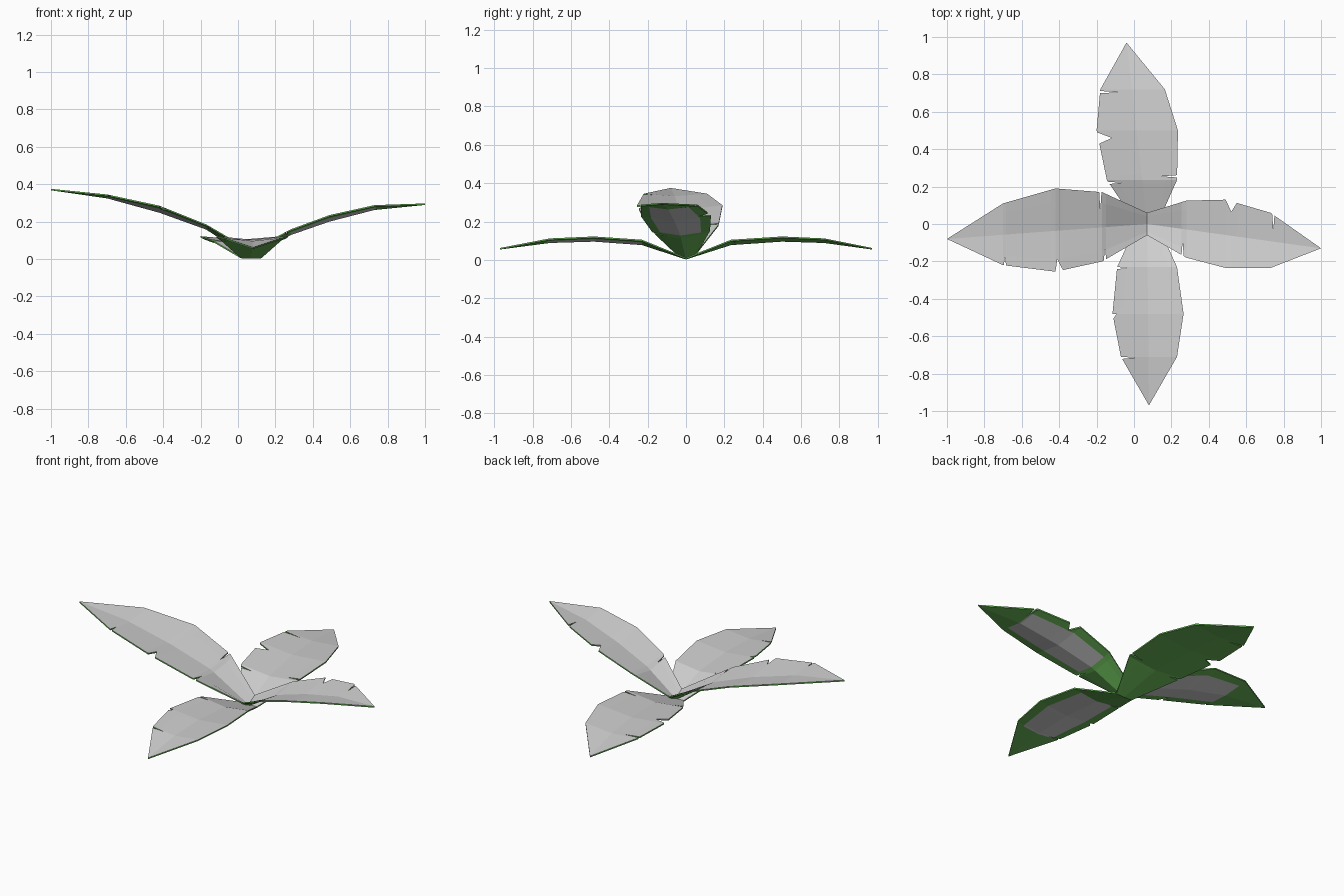
import bpy, bmesh
from mathutils import Vector

if "Cube" in bpy.data.objects:
    bpy.data.objects.remove(bpy.data.objects["Cube"])

THICK = 0.008


def material(name, rgb):
    m = bpy.data.materials.new(name)
    m.diffuse_color = (*rgb, 1)
    m.use_nodes = True
    m.node_tree.nodes["Principled BSDF"].inputs["Base Color"].default_value = m.diffuse_color
    return m


pale = material("pale grey", (0.63, 0.63, 0.63))
green = material("leaf green", (0.14, 0.46, 0.095))


def lerp_row(a, b, t):
    return [p + (q - p) * t for p, q in zip(a, b)]


def leaf(name, axis, rows, tip, notches, patch, sides):
    """rows: (distance, high edge, low edge, edge z, midrib z) along the axis.
    notches: (distance, side, half width, depth); patch: grey range underneath."""
    root = rows[0]
    mid0 = (root[1] + root[2]) / 2
    length = tip[0] - root[0]
    rows = [list(r) for r in rows] + [[tip[0], tip[1], tip[1], tip[2], tip[2]]]

    def at(d):
        for a, b in zip(rows, rows[1:]):
            lo, hi = sorted((a[0], b[0]))
            if lo <= d <= hi:
                return lerp_row(a, b, (d - a[0]) / (b[0] - a[0]))

    # Leaf stations, with three close ones at each torn notch
    stations = [(r, None, 0) for r in rows]
    for d, side, half, depth in notches:
        stations += [(at(d - half), None, 0), (at(d), side, depth), (at(d + half), None, 0)]
    stations.sort(key=lambda s: abs(s[0][0] - root[0]))

    bm = bmesh.new()
    top, bottom, dist = [], [], []
    for (d, hi, lo, ze, zm), side, depth in stations:
        m = mid0 + (tip[1] - mid0) * (d - root[0]) / length
        line = []
        for edge, s in ((hi, 1), (lo, -1)):
            pull = 1 - depth if side == s else 1
            pts = [(m + (edge - m) * f, zm + (ze - zm) * f) for f in (pull, min(0.7, pull - 0.02))]
            line += pts + [(m, zm)] if s == 1 else pts[::-1]
        pos = [Vector((d, c, z) if axis == 'x' else (c, d, z)) for c, z in line]
        if d == tip[0]:
            pos = pos[2:3] * 5
        top.append([bm.verts.new(p) for p in pos])
        bottom.append([bm.verts.new(p - Vector((0, 0, THICK))) for p in pos])
        dist.append(d)

    # Upper skin, lower skin and rims
    def face(vs, mat):
        bm.faces.new(vs).material_index = mat

    for i in range(len(dist) - 1):
        c = (dist[i] + dist[i + 1]) / 2
        for j in range(4):
            face((top[i][j], top[i][j + 1], top[i + 1][j + 1], top[i + 1][j]), 0)
            grey = patch and patch[0] < c < patch[1] and j in sides
            face((bottom[i][j], bottom[i + 1][j], bottom[i + 1][j + 1], bottom[i][j + 1]),
                 0 if grey else 1)
        for j in (0, 4):
            face((top[i][j], top[i + 1][j], bottom[i + 1][j], bottom[i][j]), 1)
    bmesh.ops.remove_doubles(bm, verts=bm.verts, dist=0.0002)
    bmesh.ops.recalc_face_normals(bm, faces=bm.faces)
    me = bpy.data.meshes.new(name)
    bm.to_mesh(me)
    bm.free()
    me.materials.append(pale)
    me.materials.append(green)
    bpy.context.collection.objects.link(bpy.data.objects.new(name, me))


# Two raised side leaves
leaf("left_leaf", 'x',
     [(0.07, 0.06, -0.06, 0.045, 0.01), (-0.17, 0.17, -0.20, 0.185, 0.165),
      (-0.42, 0.19, -0.255, 0.285, 0.255), (-0.70, 0.11, -0.22, 0.345, 0.332)],
     (-1.0, -0.08, 0.375),
     [(-0.18, 1, 0.006, 0.5), (-0.155, -1, 0.006, 0.4), (-0.41, -1, 0.03, 0.3),
      (-0.69, -1, 0.006, 0.3)], (-0.72, -0.17), (1, 2))
leaf("right_leaf", 'x',
     [(0.07, 0.06, -0.06, 0.045, 0.01), (0.28, 0.125, -0.18, 0.158, 0.135),
      (0.49, 0.13, -0.235, 0.235, 0.208), (0.73, 0.06, -0.235, 0.288, 0.27)],
     (1.0, -0.13, 0.297),
     [(0.26, -1, 0.006, 0.5), (0.52, 1, 0.03, 0.3), (0.745, 1, 0.006, 0.55)],
     (0.28, 0.74), (1, 2))

# Two drooping leaves, front and back
leaf("front_leaf", 'y',
     [(0.0, 0.125, 0.015, 0.012, 0.01), (-0.23, 0.23, -0.09, 0.105, 0.085),
      (-0.48, 0.265, -0.115, 0.122, 0.103), (-0.71, 0.23, -0.07, 0.112, 0.096)],
     (-0.97, 0.08, 0.062),
     [(-0.235, -1, 0.006, 0.4), (-0.48, -1, 0.025, 0.12), (-0.715, -1, 0.006, 0.5)],
     (-0.72, -0.23), (1, 2))
leaf("back_leaf", 'y',
     [(0.0, 0.125, 0.015, 0.012, 0.01), (0.235, 0.23, -0.145, 0.105, 0.085),
      (0.50, 0.235, -0.20, 0.122, 0.103), (0.72, 0.165, -0.18, 0.112, 0.096)],
     (0.97, -0.04, 0.062),
     [(0.255, 1, 0.006, 0.45), (0.22, -1, 0.006, 0.4), (0.46, -1, 0.03, 0.35),
      (0.705, -1, 0.006, 0.6)], None, ())
